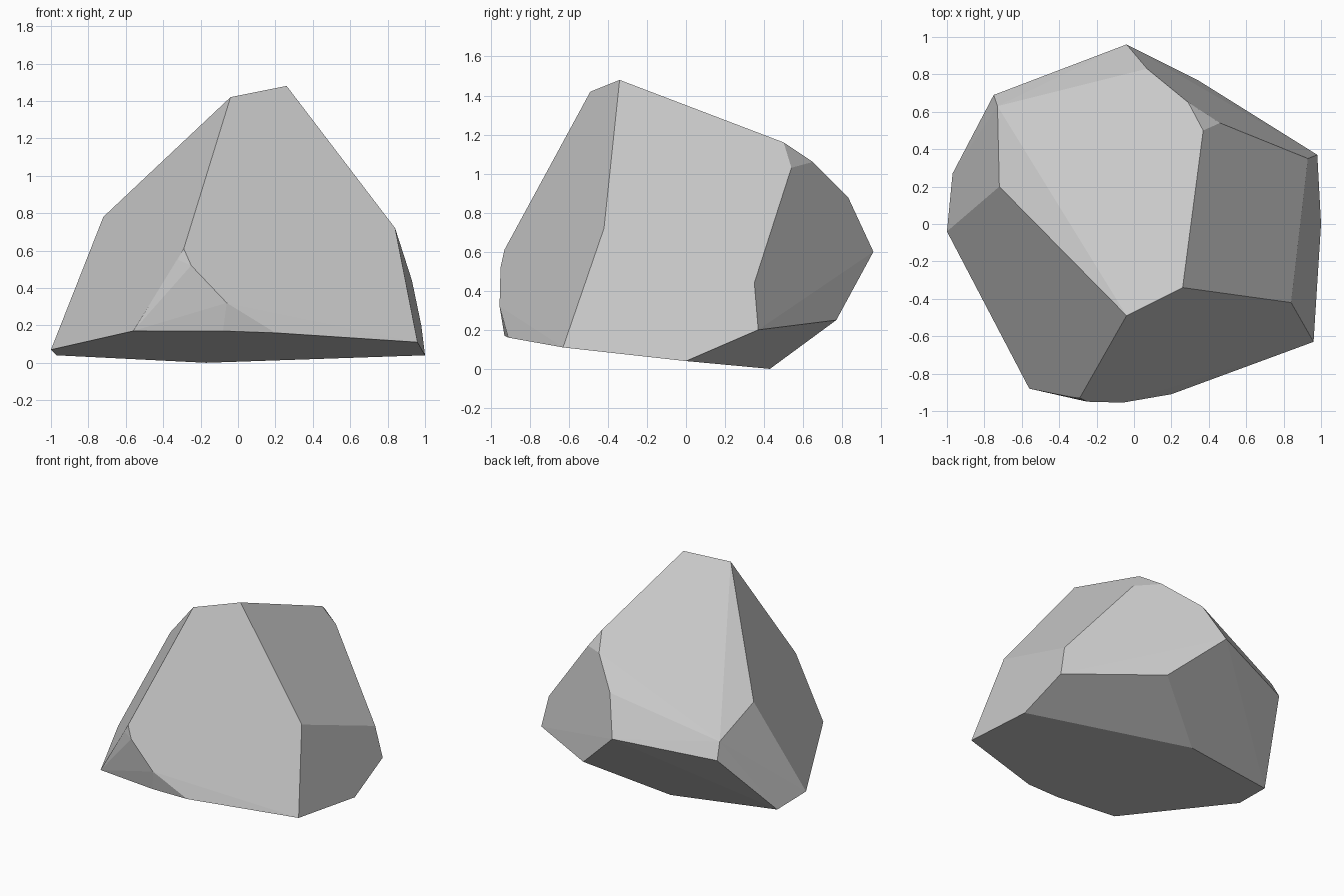
import bpy
import bmesh
import math
from mathutils import Vector

# Remove the default cube
default_cube = bpy.data.objects.get("Cube")
if default_cube:
    bpy.data.objects.remove(default_cube, do_unlink=True)


def make_material(name, colour):
    """Plain single-colour matte material."""
    material = bpy.data.materials.new(name)
    material.use_nodes = True
    material.diffuse_color = colour
    shader = material.node_tree.nodes["Principled BSDF"]
    shader.inputs["Base Color"].default_value = colour
    shader.inputs["Roughness"].default_value = 1
    return material


def build_hull(name, corner_groups, material):
    """Wrap a faceted convex skin around corner points and merge flat facets."""
    mesh = bpy.data.meshes.new(name)
    bm = bmesh.new()
    for corners in corner_groups.values():
        for corner in corners:
            bm.verts.new(Vector(corner))
    hull = bmesh.ops.convex_hull(bm, input=bm.verts[:])

    # Drop corners that ended up inside the skin
    loose = [v for v in bm.verts if not v.link_faces]
    bmesh.ops.delete(bm, geom=loose, context="VERTS")

    # Merge nearly coplanar triangles into broad chiselled facets
    bmesh.ops.dissolve_limit(
        bm, angle_limit=math.radians(2),
        verts=bm.verts[:], edges=bm.edges[:])
    bmesh.ops.recalc_face_normals(bm, faces=bm.faces[:])
    for face in bm.faces:
        face.smooth = False
    bm.to_mesh(mesh)
    bm.free()
    mesh.materials.append(material)
    rock = bpy.data.objects.new(name, mesh)
    bpy.context.scene.collection.objects.link(rock)
    return rock


# Corners of the boulder, grouped by the region they shape
boulder_corners = {
    "summit": [(.26, -.34, 1.48), (-.04, -.49, 1.42)],
    "right_shoulder": [(.84, -.42, .72), (.93, .35, .44), (.98, .37, .2)],
    "left_shoulder": [(-.72, .2, .78), (-.73, .63, .64), (-.75, .69, .52)],
    "back_ridge": [(.37, .5, 1.16), (.46, .54, 1.03), (.29, .65, 1.06),
                   (.07, .83, .88), (-.04, .96, .6), (.34, .77, .25)],
    "front_chip": [(-.29, -.93, .61), (-.32, -.93, .55), (-.25, -.95, .52),
                   (-.06, -.955, .32)],
    "base_rim": [(-.56, -.88, .17), (-.08, -.93, .17), (.2, -.91, .16),
                 (.96, -.63, .11), (1, 0, .04), (-.17, .43, 0),
                 (-.97, .27, .04), (-1, -.04, .07)],
}

stone_grey = make_material("stone grey", (.6, .6, .6, 1))
build_hull("boulder", boulder_corners, stone_grey)
